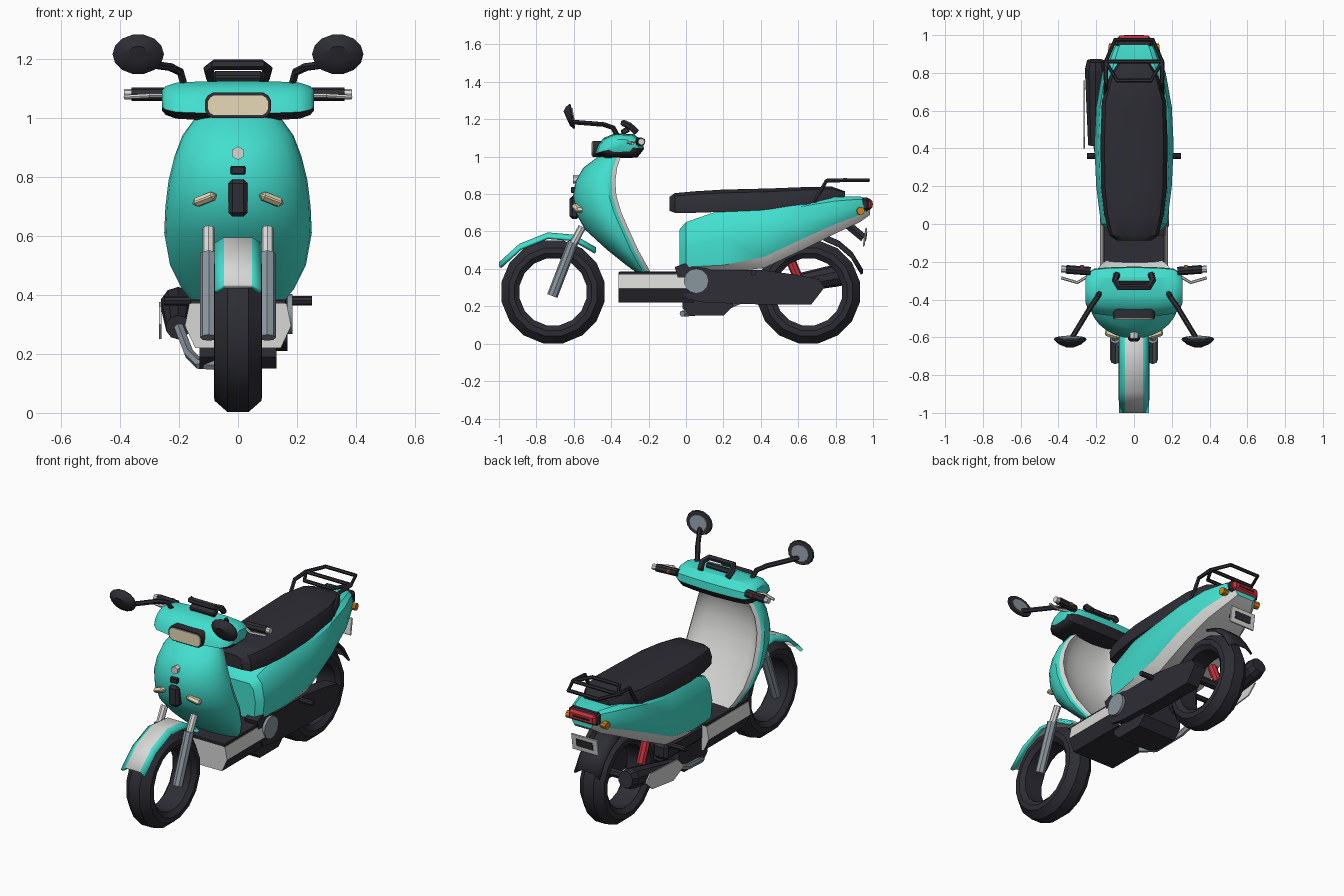
import bpy, bmesh, math
from mathutils import Vector, Matrix

cube = bpy.data.objects.get("Cube")
if cube:
    bpy.data.objects.remove(cube, do_unlink=True)

made = []


def material(name, r, g, b):
    m = bpy.data.materials.new(name)
    m.use_nodes = True
    m.diffuse_color = (r, g, b, 1)
    m.node_tree.nodes["Principled BSDF"].inputs["Base Color"].default_value = (r, g, b, 1)
    return m


teal = material("teal paint", .055, .74, .62)
black = material("black plastic", .026, .026, .035)
white = material("pale grey panel", .68, .68, .67)
grey = material("grey metal", .25, .3, .34)
cream = material("cream lens", .8, .7, .47)
red = material("red", .55, .03, .045)
orange = material("orange lens", .65, .22, .01)


def finish(name, bm, mats, rule=None, closed=True):
    if closed:
        bmesh.ops.recalc_face_normals(bm, faces=bm.faces)
    bm.normal_update()
    if rule:
        for f in bm.faces:
            f.material_index = rule(f.calc_center_median(), f.normal)
    me = bpy.data.meshes.new(name)
    bm.to_mesh(me)
    bm.free()
    ob = bpy.data.objects.new(name, me)
    bpy.context.collection.objects.link(ob)
    for m in mats if isinstance(mats, (list, tuple)) else [mats]:
        me.materials.append(m)
    made.append(ob)
    return ob


def skin(name, rings, mats, cols=None, loop=False, rule=None):
    """Join closed rings of points; cols gives a material per column."""
    bm = bmesh.new()
    vs = [[bm.verts.new(p) for p in r] for r in rings]
    n = len(rings[0])
    for a, b in zip(vs, vs[1:] + (vs[:1] if loop else [])):
        for j in range(n):
            f = bm.faces.new((a[j], a[(j + 1) % n], b[(j + 1) % n], b[j]))
            f.material_index = cols[j] if cols else 0
    if not loop:
        bm.faces.new(vs[0])
        bm.faces.new(vs[-1])
    return finish(name, bm, mats, rule)


def prism(name, outline, axis, lo, hi, mats, rule=None):
    def put(p, d):
        return {"x": (d, p[0], p[1]), "y": (p[0], d, p[1])}[axis]
    return skin(name, [[put(p, d) for p in outline] for d in (lo, hi)], mats, rule=rule)


def box(name, center, size, mat, bevel=.008, rot=(0, 0, 0)):
    bm = bmesh.new()
    bmesh.ops.create_cube(bm, size=1)
    bmesh.ops.scale(bm, vec=size, verts=bm.verts)
    if bevel:
        bmesh.ops.bevel(bm, geom=bm.edges[:], offset=bevel, segments=1, affect='EDGES')
    ob = finish(name, bm, mat)
    ob.location, ob.rotation_euler = center, rot


def rod(name, a, b, r1, mat, r2=None, sides=8):
    a, b = Vector(a), Vector(b)
    bm = bmesh.new()
    spin = (b - a).to_track_quat('Z', 'Y').to_matrix().to_4x4()
    bmesh.ops.create_cone(bm, cap_ends=True, segments=sides, radius1=r1, radius2=r2 or r1,
                          depth=(b - a).length, matrix=Matrix.Translation((a + b) / 2) @ spin)
    finish(name, bm, mat)


def tube(name, pts, r, mat, cyclic=False):
    cu = bpy.data.curves.new(name, 'CURVE')
    cu.dimensions, cu.bevel_depth, cu.bevel_resolution = '3D', r, 1
    cu.use_fill_caps = True
    sp = cu.splines.new('POLY')
    sp.points.add(len(pts) - 1)
    for q, p in zip(sp.points, pts):
        q.co = (*p, 1)
    sp.use_cyclic_u = cyclic
    cu.materials.append(mat)
    ob = bpy.data.objects.new(name, cu)
    bpy.context.collection.objects.link(ob)
    bpy.ops.object.select_all(action='DESELECT')
    ob.select_set(True)
    bpy.context.view_layer.objects.active = ob
    bpy.ops.object.convert(target='MESH')
    made.append(bpy.context.view_layer.objects.active)


def strip(name, path, columns, mats, thick, rule=None):
    """Sheet along a (y, z) path; columns are (x, drop)."""
    bm = bmesh.new()
    vs = [[bm.verts.new((x, y, z - d)) for x, d in columns] for y, z in path]
    for a, b in zip(vs, vs[1:]):
        for j in range(len(columns) - 1):
            bm.faces.new((a[j], a[j + 1], b[j + 1], b[j]))
    ob = finish(name, bm, mats, rule, closed=False)
    mod = ob.modifiers.new("thickness", 'SOLIDIFY')
    mod.thickness, mod.offset = thick, -1


def hull(name, stations, half, mats, cols=None):
    """Loft along y; half profile uses 0..1 for line-to-top and -1..0 for bottom-to-line."""
    full = half + [(-x, h) for x, h in reversed(half) if x > 0]
    rings = [[(w * x, y, zl + h * ((zt - zl) if h >= 0 else (zl - zb))) for x, h in full]
             for y, w, zt, zl, zb in stations]
    skin(name, rings, mats, cols)


# Wheels: open tyre rings
tyre = [(-.035, .28), (.035, .28), (.08, .24), (.082, .21), (.06, .182), (-.06, .182), (-.082, .21), (-.08, .24)]
for name, y in (("front_wheel", -.711), ("rear_wheel", .655)):
    skin(name, [[(x, y + r * math.sin(a), .277 + r * math.cos(a)) for x, r in tyre]
                for a in (math.tau * (i + .5) / 16 for i in range(16))], black, loop=True)

# Front fork and fender
for s in (-1, 1):
    rod("fork_lower", (s * .099, -.715, .255), (s * .099, -.605, .54), .029, grey)
    rod("fork_upper", (s * .1, -.605, .53), (s * .1, -.555, .625), .021, white)
strip("front_fender", [(-1, .435), (-.89, .535), (-.74, .595), (-.6, .583), (-.48, .515)],
      [(-.08, .02), (-.048, 0), (.048, 0), (.08, .02)], [teal, white], .018,
      lambda c, n: int(abs(c.x) < .04))

# Leg shield: teal front wrapping round the edge, pale shallow back
rings = []
for z, w, yf, yb in ((.37, .15, -.25, -.225), (.42, .19, -.32, -.25), (.5, .23, -.42, -.295), (.61, .25, -.54, -.345),
                     (.7, .246, -.59, -.385), (.79, .235, -.605, -.412), (.87, .215, -.59, -.418),
                     (.94, .188, -.55, -.408), (1.0, .145, -.47, -.388), (1.04, .11, -.42, -.36)):
    front = [math.pi * (i / 14 - .5) for i in range(15)]
    back = [math.pi * (.5 - i / 8) for i in range(9)]
    rings.append([(w * math.sin(t), yb + (yf - yb) * math.cos(t), z) for t in front] + [(w * .96, yb + .018, z)] +
                 [(w * .9 * math.sin(t), yb + .04 + (yf - yb) * .3 * math.cos(t), z) for t in back] +
                 [(-w * .96, yb + .018, z)])
skin("leg_shield", rings, [teal, white], [0] * 15 + [1] * 10 + [0])

# Shield details
rod("front_badge", (0, -.57, .88), (0, -.605, .88), .023, white, sides=6)
box("badge_block", (0, -.6, .822), (.05, .03, .03), black, .004)
box("horn_cover", (0, -.597, .728), (.066, .05, .125), black, .014)
for s in (-1, 1):
    box("front_signal", (s * .112, -.578, .724), (.085, .05, .03), cream, .012, (0, s * .36, s * .3))

# Handlebar housing
side = [(-.49, 1.015), (-.475, 1.06), (-.44, 1.1), (-.38, 1.125), (-.28, 1.12), (-.23, 1.085), (-.225, 1.04), (-.26, .995), (-.43, .99)]
rings = []
for x, k in ((-.258, .5), (-.245, .72), (-.21, .9), (-.14, .96), (0, 1), (.14, .96), (.21, .9), (.245, .72), (.258, .5)):
    rings.append([(x, -.34 + (y + .34) * k, 1.06 + (z - 1.06) * k) for y, z in side])
skin("handlebar_housing", rings, [teal, black], rule=lambda c, n: int(c.z < 1.036))


def pill(w, h, z, r):
    """Rounded rectangle in x and z."""
    angles = [math.tau * (i + .5) / 12 for i in range(12)]
    return [(math.copysign(w - r, math.cos(a)) + r * math.cos(a),
             z + math.copysign(h - r, math.sin(a)) + r * math.sin(a)) for a in angles]


prism("headlight_frame", pill(.113, .044, 1.042, .036), "y", -.5, -.42, black)
prism("headlight_lens", pill(.104, .036, 1.042, .03), "y", -.506, -.49, cream)

# Dash display and its hoop
box("dash_display", (0, -.325, 1.138), (.165, .045, .03), black, .006, (.5, 0, 0))
tube("dash_hoop", [(-.09, -.265, 1.13), (-.1, -.3, 1.165), (-.08, -.335, 1.18), (.08, -.335, 1.18),
                   (.1, -.3, 1.165), (.09, -.265, 1.13)], .018, black)

# Grips, levers and mirrors
for s in (-1, 1):
    rod("grip", (s * .23, -.25, 1.08), (s * .36, -.24, 1.08), .023, black)
    rod("grip_end", (s * .355, -.24, 1.08), (s * .385, -.238, 1.08), .018, white)
    box("grip_switch", (s * .275, -.228, 1.085), (.022, .02, .02), red if s < 0 else orange, .004)
    tube("brake_lever", [(s * .25, -.28, 1.075), (s * .3, -.31, 1.075), (s * .385, -.285, 1.07)], .008, white)
    tube("mirror_arm", [(s * .18, -.36, 1.1), (s * .195, -.39, 1.155), (s * .23, -.44, 1.172),
                        (s * .33, -.605, 1.185)], .014, black)
    circle = [math.tau * i / 14 for i in range(14)]
    rings = [[(s * .338 + .087 * k * math.cos(a), y - .012 * math.sin(a), 1.215 + .068 * k * math.sin(a)) for a in circle]
             for y, k in ((-.643, .4), (-.632, .75), (-.612, 1), (-.604, .95))]
    skin("mirror_shell", rings, black)
    skin("mirror_glass", [[(s * .338 + .057 * math.cos(a), y - .008 * math.sin(a), 1.215 + .045 * math.sin(a))
                           for a in circle] for y in (-.606, -.599)], grey)

# Footboard
prism("footboard", [(-.165, .37), (-.18, .295), (-.145, .22), (.145, .22), (.18, .295), (.165, .37)],
      "y", -.36, .04, [white, black], lambda c, n: int(c.z < .29 and n.y > -.5))
box("foot_mat", (0, -.16, .375), (.325, .4, .02), black, .004)

# Rear body and seat
hull("rear_body", [(-.035, .14, .61, .42, .4), (0, .175, .65, .41, .385), (.2, .2, .72, .42, .38),
                   (.42, .21, .74, .465, .405), (.62, .2, .765, .56, .5), (.8, .168, .785, .64, .59),
                   (.93, .115, .787, .69, .65), (.985, .075, .772, .715, .69)],
     [(0, 1), (.72, 1), (.9, .85), (1, .45), (.95, 0), (.75, -1), (0, -1)],
     [teal, white], [0] * 4 + [1] * 4 + [0] * 4)
hull("seat", [(y, w, zt, zb, zb) for y, w, zt, zb in
              ((-.088, .09, .785, .71), (-.06, .13, .805, .7), (.05, .158, .815, .7), (.2, .175, .824, .705),
               (.45, .177, .83, .715), (.65, .17, .838, .735), (.78, .13, .84, .755), (.85, .085, .815, .77))],
     [(0, 1), (.6, 1), (.88, .85), (1, .45), (.98, 0), (0, 0)], black)

# Luggage rail
tube("rail_loop", [(-.09, .76, .875), (-.15, .86, .875), (-.1, .975, .875), (.1, .975, .875),
                   (.15, .86, .875), (.09, .76, .875)], .011, black, cyclic=True)
tube("rail_crossbar", [(-.15, .86, .875), (.15, .86, .875)], .011, black)
for s in (-1, 1):
    tube("rail_strut", [(s * .15, .685, .755), (s * .148, .75, .87), (s * .15, .86, .875)], .012, black)
    rod("rear_signal", (s * .09, .93, .71), (s * .135, .935, .71), .022, orange)
    rod("passenger_peg", (s * .13, .36, .38), (s * .25, .36, .38), .016, black)

# Tail light, number plate and mudguard
box("tail_light_frame", (0, .958, .745), (.2, .05, .075), black, .015)
box("tail_light", (0, .975, .745), (.182, .045, .06), red, .014)
box("tail_light_bar", (0, .992, .745), (.11, .018, .01), black, .003)
strip("mudguard", [(.74, .585), (.82, .55), (.89, .49), (.945, .4)], [(-.085, .025), (-.045, 0), (.045, 0), (.085, .025)], black, .012)
tube("plate_bracket", [(0, .86, .64), (0, .95, .565)], .025, black)
box("plate", (0, .957, .57), (.175, .01, .1), white, .003, (-.15, 0, 0))
box("plate_center", (0, .962, .572), (.11, .008, .045), black, 0, (-.15, 0, 0))

# Engine and swingarm
prism("engine_block", [(-.02, .35), (-.02, .19), (.02, .15), (.2, .15), (.25, .2), (.25, .35)], "x", -.13, .13, black)
box("engine_side", (-.1, .22, .34), (.1, .36, .1), black, .02)
prism("swingarm_case", [(-.06, .41), (0, .43), (.06, .42), (.13, .395), (.4, .395), (.58, .37), (.71, .345), (.74, .3),
                        (.67, .21), (.4, .21), (.1, .22), (0, .24), (-.03, .3)], "x", .085, .168, black)
rod("case_cover", (.15, .055, .335), (.185, .055, .335), .067, grey, sides=12)
rod("rear_axle", (-.15, .655, .28), (.15, .655, .28), .025, black)
rod("rear_shock", (-.12, .6, .35), (-.12, .52, .54), .026, red)

# Exhaust on the right side
rod("muffler", (-.203, .42, .29), (-.203, .82, .368), .042, black, .06, 10)
rod("muffler_tip", (-.203, .815, .367), (-.203, .865, .377), .06, black, .048, 10)
prism("muffler_shield", [(.4, .3), (.46, .36), (.72, .375), (.76, .33), (.7, .275), (.5, .25)], "x", -.268, -.26, white)
tube("exhaust_pipe", [(-.05, -.02, .16), (-.13, .04, .165), (-.165, .22, .2), (-.2, .43, .29)], .018, grey)

# Smooth shading with sharp edges kept
bpy.ops.object.select_all(action='DESELECT')
for ob in made:
    ob.select_set(True)
bpy.context.view_layer.objects.active = made[0]
bpy.ops.object.shade_smooth_by_angle(angle=math.radians(32))
